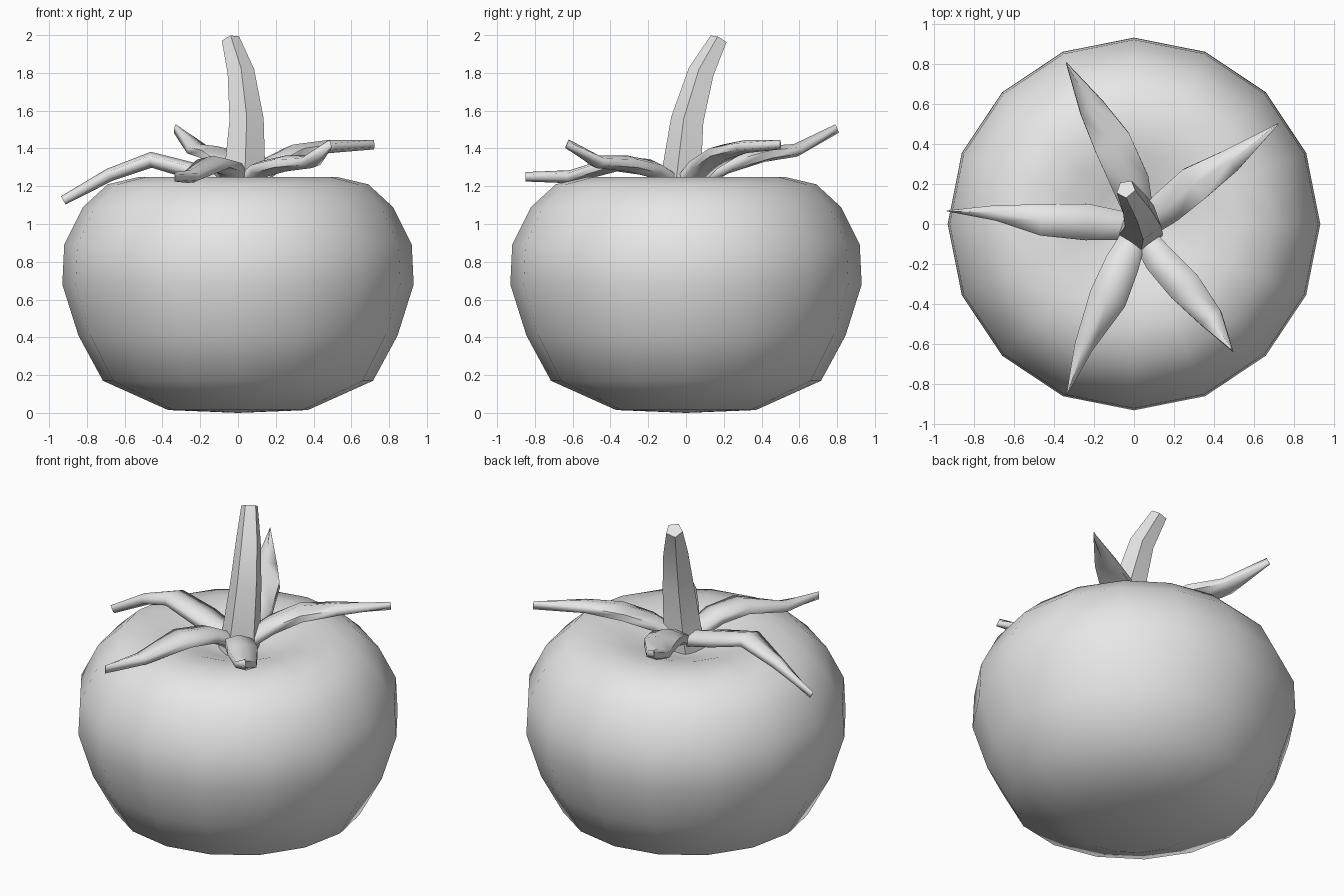
import bpy
import bmesh
import math
from mathutils import Vector

cube = bpy.data.objects.get("Cube")
if cube:
    bpy.data.objects.remove(cube, do_unlink=True)

# Single plain material
grey = bpy.data.materials.new("light_grey")
grey.use_nodes = True
colour = (0.8, 0.8, 0.8, 1)
grey.diffuse_color = colour
grey.node_tree.nodes["Principled BSDF"].inputs["Base Color"].default_value = colour


def finish(bm, name, angle):
    """Turn a bmesh into a smooth shaded object."""
    bmesh.ops.recalc_face_normals(bm, faces=bm.faces)
    mesh = bpy.data.meshes.new(name)
    bm.to_mesh(mesh)
    bm.free()
    mesh.materials.append(grey)
    obj = bpy.data.objects.new(name, mesh)
    bpy.context.collection.objects.link(obj)
    bpy.ops.object.select_all(action="DESELECT")
    obj.select_set(True)
    bpy.context.view_layer.objects.active = obj
    bpy.ops.object.shade_smooth_by_angle(angle=math.radians(angle))
    return obj


def bridge(bm, rings):
    """Join consecutive closed rings of vertices with quads."""
    for low, high in zip(rings, rings[1:]):
        n = len(low)
        for i in range(n):
            j = (i + 1) % n
            bm.faces.new((low[i], low[j], high[j], high[i]))


def fruit_body(profile, bottom, top, sides=16):
    bm = bmesh.new()
    rings = []
    for r, z in profile:
        turn = [math.tau * i / sides for i in range(sides)]
        rings.append([bm.verts.new((r * math.cos(a), r * math.sin(a), z)) for a in turn])
    bridge(bm, rings)
    for ring, z in ((rings[0], bottom), (rings[-1], top)):
        pole = bm.verts.new((0, 0, z))
        for i in range(sides):
            bm.faces.new((ring[i], ring[(i + 1) % sides], pole))
    return finish(bm, "fruit_body", 80)


def tube(name, stations, sides, phase, angle, upright):
    """Loft elliptical sections; each station is x, y, z, half width, half height."""
    bm = bmesh.new()
    points = [Vector(s[:3]) for s in stations]
    rings = []
    for k, (x, y, z, w, h) in enumerate(stations):
        tangent = (points[min(k + 1, len(points) - 1)] - points[max(k - 1, 0)]).normalized()
        if upright:
            side = Vector((1, 0, 0))
            side = (side - tangent * side.dot(tangent)).normalized()
        else:
            side = tangent.cross(Vector((0, 0, 1))).normalized()
        up = side.cross(tangent)
        ring = []
        for i in range(sides):
            a = phase + math.tau * i / sides
            ring.append(bm.verts.new(points[k] + side * w * math.cos(a) + up * h * math.sin(a)))
        rings.append(ring)
    bridge(bm, rings)
    bm.faces.new(rings[0])
    bm.faces.new(rings[-1])
    return finish(bm, name, angle)


# Squat round fruit with a dimple at the crown
fruit_body([(0.37, 0.015), (0.715, 0.17), (0.845, 0.41), (0.93, 0.68), (0.92, 0.89),
            (0.82, 1.09), (0.69, 1.21), (0.52, 1.25), (0.36, 1.235), (0.2, 1.18)], 0, 1.13)

# Five sided curved stem
stem = [(0.02, -0.03, 1.1, 0.125), (0.035, -0.015, 1.26, 0.115), (0.045, 0.015, 1.55, 0.095),
        (0.015, 0.085, 1.8, 0.075), (-0.04, 0.175, 1.975, 0.05)]
tube("stem", [s + (s[3],) for s in stem], 5, 0.3, 50, True)

# Sepals: centre line with the half width at each station
sepals = {
    "right_sepal": [(-0.04, -0.01, 1.22, 0.08), (-0.24, 0.01, 1.28, 0.105),
                    (-0.46, 0.02, 1.34, 0.09), (-0.68, 0.055, 1.26, 0.045),
                    (-0.925, 0.065, 1.125, 0.003)],
    "back_sepal": [(0.03, 0.04, 1.22, 0.08), (-0.02, 0.21, 1.31, 0.11),
                   (-0.11, 0.41, 1.37, 0.11), (-0.21, 0.58, 1.39, 0.075),
                   (-0.335, 0.8, 1.505, 0.003)],
    "back_left_sepal": [(0.07, 0.01, 1.22, 0.08), (0.17, 0.09, 1.31, 0.1),
                        (0.3, 0.2, 1.38, 0.105), (0.48, 0.315, 1.41, 0.07),
                        (0.72, 0.5, 1.42, 0.003)],
    "front_left_sepal": [(0.05, -0.07, 1.22, 0.07), (0.13, -0.18, 1.29, 0.09),
                         (0.25, -0.31, 1.32, 0.1), (0.385, -0.47, 1.33, 0.07),
                         (0.49, -0.63, 1.425, 0.003)],
    "front_right_sepal": [(0.0, -0.06, 1.22, 0.07), (-0.06, -0.2, 1.3, 0.1),
                          (-0.13, -0.37, 1.32, 0.11), (-0.25, -0.61, 1.25, 0.055),
                          (-0.335, -0.85, 1.25, 0.003)],
}
heights = (0.05, 0.045, 0.042, 0.035, 0.025)
for name, path in sepals.items():
    tube(name, [p + (h,) for p, h in zip(path, heights)], 6, math.pi / 6, 75, False)
